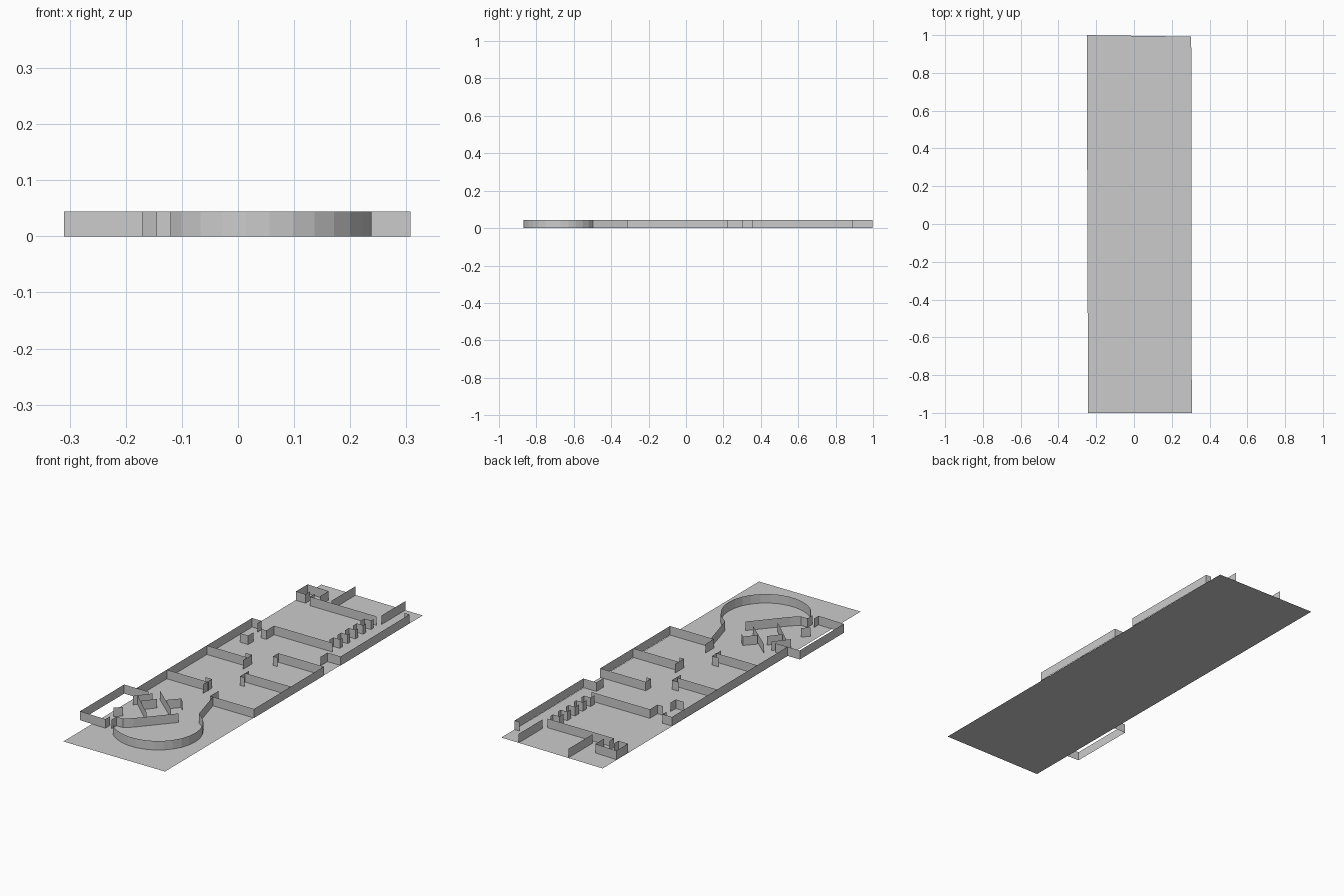
import bpy
import math

H = 0.044  # wall height


def sheet(name, verts, faces):
    mesh = bpy.data.meshes.new(name)
    mesh.from_pydata(verts, [], faces)
    obj = bpy.data.objects.new(name, mesh)
    bpy.context.collection.objects.link(obj)
    return obj


def walls(name, paths):
    """Thin upright walls along plan polylines."""
    verts, faces = [], []
    for path in paths:
        for (ax, ay), (bx, by) in zip(path, path[1:]):
            n = len(verts)
            verts += [(ax, ay, 0), (bx, by, 0), (bx, by, H), (ax, ay, H)]
            faces.append((n, n + 1, n + 2, n + 3))
    return sheet(name, verts, faces)


# floor slab
sheet("floor", [(-0.243, -1, 0), (0.306, -1, 0), (0.303, 0.992, 0), (-0.25, 1, 0)],
      [(0, 1, 2, 3)])

# right-hand rooms: outer wall and dividers
walls("right_rooms", [
    [(0.07, -0.315), (0.307, -0.315), (0.306, 0.225), (0.06, 0.225)],
    [(0.06, -0.03), (0.306, -0.03)],
])

# left-hand rooms: outer wall and dividers
walls("left_rooms", [
    [(-0.18, -0.435), (-0.244, -0.435), (-0.246, 0.46), (-0.195, 0.46), (-0.195, 0.43)],
    [(-0.245, 0.11), (-0.03, 0.11)],
    [(-0.244, -0.2), (-0.02, -0.2)],
])

# corridor door jambs, repeated either side of the dividers
jambs = []
for y in (-0.03, 0.225):
    jambs.append([(0.06, y - 0.04), (0.06, y + 0.03 * (y < 0))])
    jambs.append([(0.06, y - 0.04), (0.085, y - 0.04)])
for y in (-0.2, 0.11):
    jambs.append([(-0.025, y - 0.035), (-0.025, y + 0.035)])
    jambs.append([(-0.025, y + 0.035), (-0.06, y + 0.035)])
jambs += [[(0.07, -0.315), (0.07, -0.25)],
          [(-0.2, 0.30), (-0.155, 0.30), (-0.155, 0.34)],
          [(-0.12, 0.45), (-0.12, 0.39), (-0.15, 0.39)]]
walls("corridor_jambs", jambs)

# rear room: right wall, entrance jog, cross walls
walls("rear_room", [
    [(0.235, 0.30), (0.235, 0.355), (0.306, 0.355), (0.303, 0.89), (0.275, 0.89)],
    [(-0.12, 0.45), (0.195, 0.45)],
    [(-0.165, 0.79), (0.195, 0.79)],
    [(-0.165, 0.79), (-0.165, 0.825)],
    [(-0.195, 0.80), (-0.247, 0.80), (-0.247, 0.89), (-0.13, 0.885), (-0.13, 0.82)],
    [(-0.195, 0.80), (-0.195, 0.835)],
])

# rear terrace fins
walls("terrace_fins", [[(x, 0.81), (x, 0.996)] for x in (-0.062, 0.208)])

# stepped closet wall along the rear room
step = []
for i in range(5):
    y = 0.47 + i * 0.06
    step += [[(0.165, y), (0.165, y + 0.03), (0.2, y + 0.03)],
             [(0.2, y + 0.03), (0.2, y + 0.05)]]
walls("closet_steps", step)

# side balcony
walls("side_balcony", [
    [(-0.244, -0.435), (-0.31, -0.435), (-0.31, -0.775), (-0.17, -0.78), (-0.17, -0.745)],
    [(-0.145, -0.77), (-0.145, -0.73), (-0.11, -0.73)],
    [(-0.21, -0.66), (-0.18, -0.63)],
])

# round hall: curved wall from the right rooms round to the balcony
arc = [(0.085, -0.315), (0.13, -0.475)]
for i in range(17):
    a = math.radians(60 - i * 12)
    arc.append((0.035 + 0.203 * math.cos(a), -0.67 + 0.2 * math.sin(a)))
arc += [(-0.12, -0.79)]
walls("round_hall", [arc])

# slanted walls beside the hall
walls("slanted_walls", [
    [(-0.075, -0.70), (0.06, -0.545)],
    [(-0.2, -0.49), (-0.06, -0.62)],
    [(-0.14, -0.4), (0.005, -0.525)],
    [(-0.21, -0.51), (-0.155, -0.44)],
    [(-0.15, -0.53), (-0.105, -0.475)],
    [(-0.065, -0.46), (-0.02, -0.41), (0.0, -0.43)],
    [(-0.11, -0.73), (-0.075, -0.70)],
])
